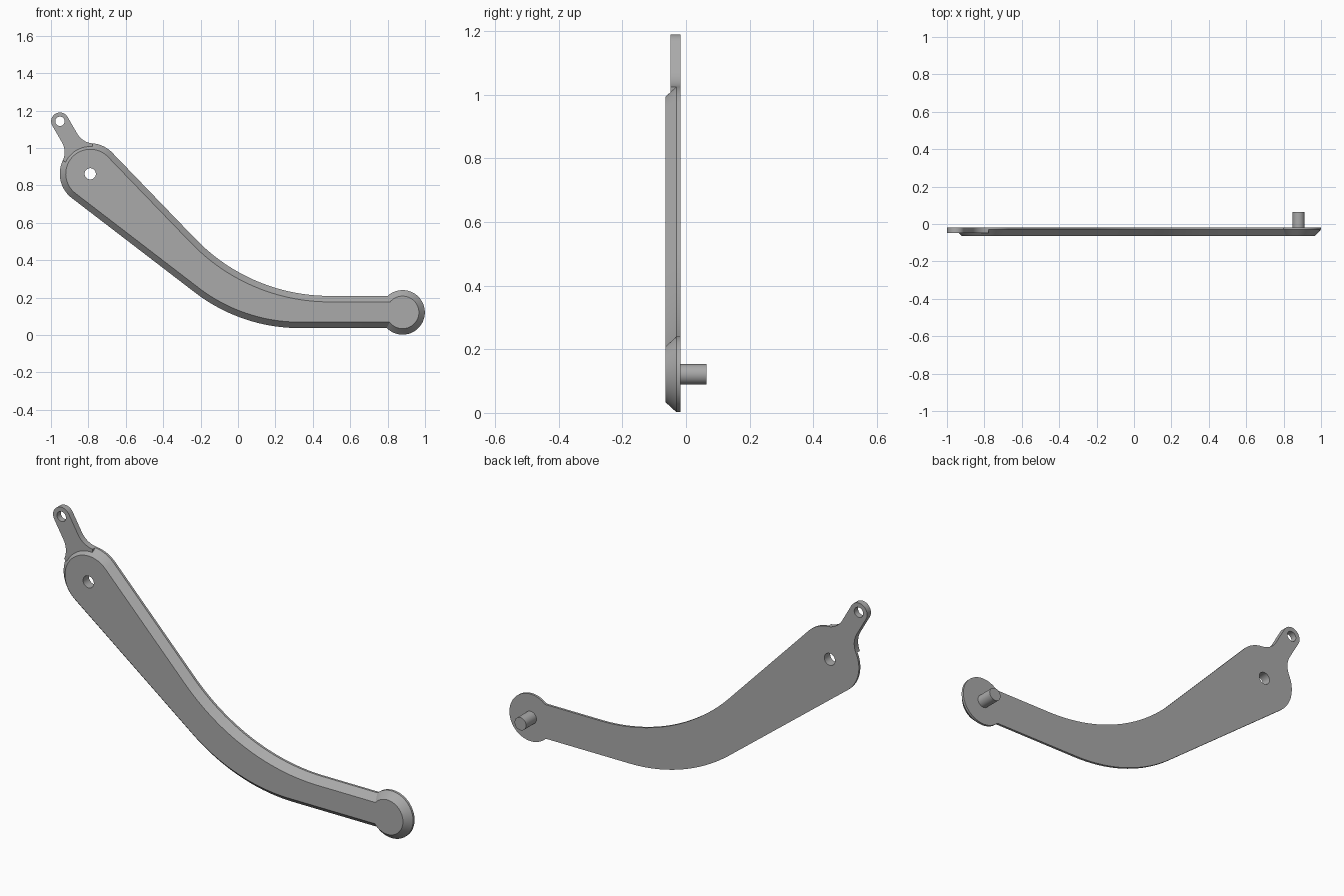
import bpy, bmesh, math
from mathutils import Matrix

if "Cube" in bpy.data.objects:
    bpy.data.objects.remove(bpy.data.objects["Cube"])

PIVOT, PIVOT_R = (-0.79, 0.862), 0.163
KNOB, KNOB_R = (0.88, 0.121), 0.119
TIP_R, TIP_DIST, FILLET = 0.047, 0.324, 0.105
LUG_ANGLE = 120
BACK, RIM, FRONT = -0.018, -0.03, -0.065

metal = bpy.data.materials.new("grey metal")
metal.diffuse_color = (0.40, 0.40, 0.40, 1)
metal.use_nodes = True
metal.node_tree.nodes["Principled BSDF"].inputs["Base Color"].default_value = metal.diffuse_color


def arc(c, r, a0, a1, n):
    """Points (x, z) along an arc, angles in degrees."""
    angles = [math.radians(a0 + (a1 - a0) * i / n) for i in range(n + 1)]
    return [(c[0] + r * math.cos(a), c[1] + r * math.sin(a)) for a in angles]


def loft(name, layers):
    """Skin matching (y, outline) layers and cap both ends."""
    bm = bmesh.new()
    rings = [[bm.verts.new((x, y, z)) for x, z in pts] for y, pts in layers]
    for a, b in zip(rings, rings[1:]):
        for i in range(len(a)):
            j = (i + 1) % len(a)
            bm.faces.new((a[i], a[j], b[j], b[i]))
    bm.faces.new(rings[0])
    bm.faces.new(rings[-1])
    bmesh.ops.recalc_face_normals(bm, faces=bm.faces)
    mesh = bpy.data.meshes.new(name)
    bm.to_mesh(mesh)
    bm.free()
    ob = bpy.data.objects.new(name, mesh)
    bpy.context.collection.objects.link(ob)
    mesh.materials.append(metal)
    return ob


def cylinder(name, c, r, y0, y1, n=40):
    pts = arc(c, r, 0, 360, n)[:-1]
    return loft(name, [(y0, pts), (y1, pts)])


def select(ob):
    bpy.ops.object.select_all(action='DESELECT')
    ob.select_set(True)
    bpy.context.view_layer.objects.active = ob


def drill(ob, c, r):
    """Cut a round hole right through along y."""
    cutter = cylinder("hole_cutter", c, r, -0.2, 0.2)
    cutter.hide_render = True
    mod = ob.modifiers.new("hole", 'BOOLEAN')
    mod.operation, mod.solver, mod.object = 'DIFFERENCE', 'EXACT', cutter
    select(ob)
    bpy.ops.object.modifier_apply(modifier=mod.name)
    bpy.data.objects.remove(cutter)


def arm_outline(d):
    """Arm contour, moved inward by d."""
    r = KNOB_R - d
    up = math.degrees(math.asin((0.209 - d - KNOB[1]) / r))
    low = math.degrees(math.asin((KNOB[1] - 0.037 - d) / r))
    return (arc(KNOB, r, low - 180, 180 - up, 56)               # round end
            + arc((0.49, 0.209 + 0.997), 0.997 + d, 270, 224, 28)  # upper bend
            + arc(PIVOT, PIVOT_R - d, 44, 232.5, 48)            # pivot end
            + arc((0.33, 0.037 + 0.92), 0.92 - d, 232.5, 270, 28))  # lower bend


# chamfered arm with pivot hole
arm = loft("arm", [(BACK, arm_outline(0)), (RIM, arm_outline(0)),
                   (FRONT, arm_outline(0.032))])
drill(arm, PIVOT, 0.03)

# lug with filleted root, drawn along +x then turned about the pivot
u = math.sqrt((PIVOT_R + FILLET) ** 2 - (TIP_R + FILLET) ** 2)
v = TIP_R + FILLET
root = math.degrees(math.atan2(v, u))
local = (arc((u, -v), FILLET, 180 - root, 90, 12)
         + arc((TIP_DIST, 0), TIP_R, -90, 90, 24)
         + arc((u, v), FILLET, 270, 180 + root, 12)
         + arc((0, 0), 0.14, root, -root, 16))
turn = Matrix.Rotation(math.radians(LUG_ANGLE), 2)
lug_pts = []
for p in local:
    x, z = turn[0][0] * p[0] + turn[0][1] * p[1], turn[1][0] * p[0] + turn[1][1] * p[1]
    lug_pts.append((PIVOT[0] + x, PIVOT[1] + z))
lug = loft("lug", [(BACK, lug_pts), (-0.049, lug_pts)])
a = math.radians(LUG_ANGLE)
drill(lug, (PIVOT[0] + TIP_DIST * math.cos(a), PIVOT[1] + TIP_DIST * math.sin(a)), 0.025)

# pin on the back of the round end
pin = cylinder("pin", KNOB, 0.032, -0.02, 0.065)

for ob in (arm, lug, pin):
    select(ob)
    bpy.ops.object.shade_smooth_by_angle(angle=math.radians(30))
